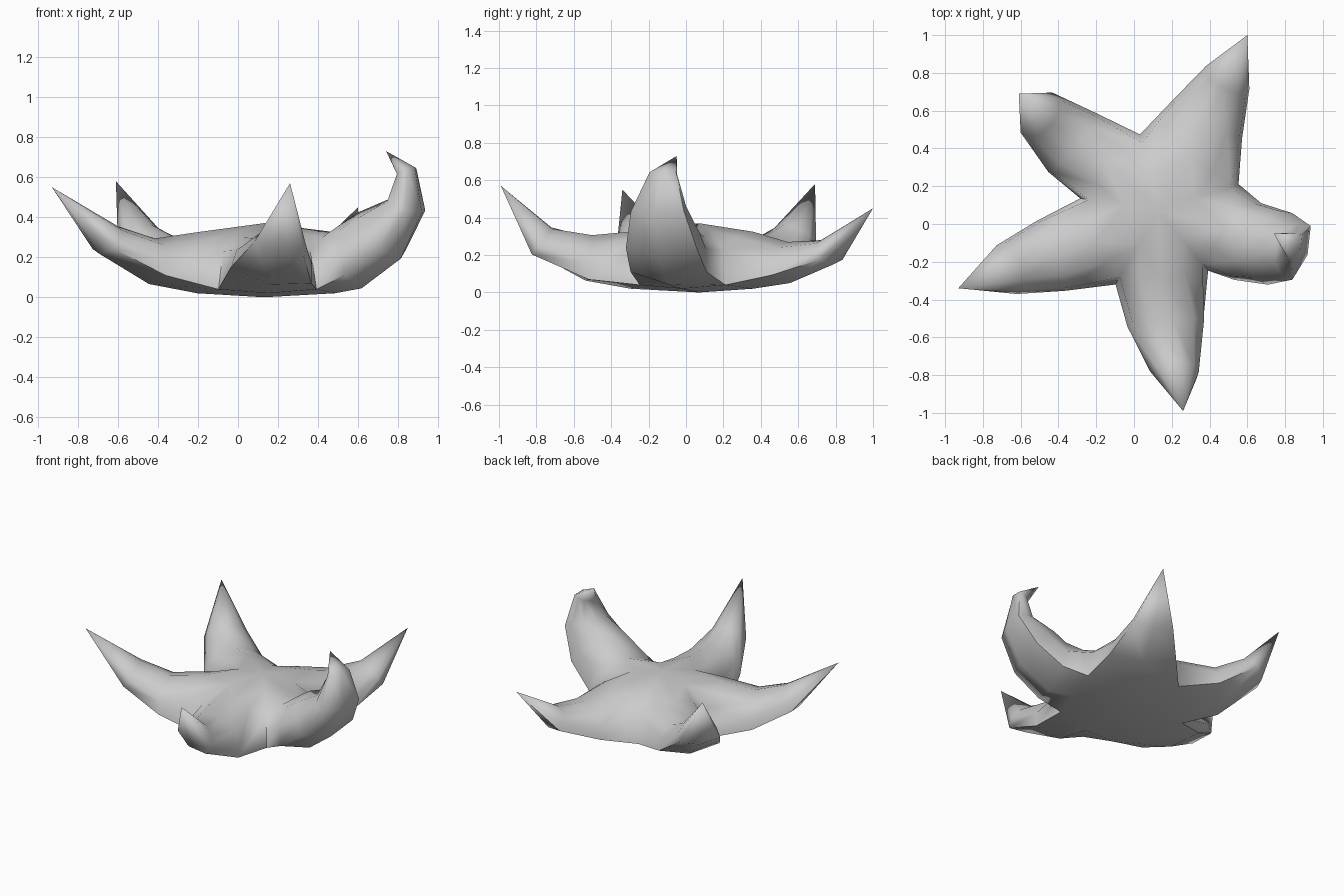
import bpy, bmesh, math
from mathutils import Vector

if "Cube" in bpy.data.objects:
    bpy.data.objects.remove(bpy.data.objects["Cube"], do_unlink=True)

grey = bpy.data.materials.new("plain_grey")
grey.use_nodes = True
COLOUR = (0.6, 0.6, 0.6, 1)
grey.diffuse_color = COLOUR
grey.node_tree.nodes["Principled BSDF"].inputs["Base Color"].default_value = COLOUR

CENTRE = Vector((0.13, 0.07, 0))

# Arms, anticlockwise: sections of (x, y, z, half width, half thickness, roll), then the tip
back_left_arm = [(0.385, 0.55, 0.16, 0.21, 0.11, 0), (0.485, 0.755, 0.215, 0.13, 0.075, 0)]
back_right_arm = [(-0.32, 0.425, 0.175, 0.2, 0.12, 0), (-0.485, 0.565, 0.3, 0.135, 0.09, 0)]
right_arm = [(-0.43, -0.165, 0.18, 0.2, 0.115, 0), (-0.645, -0.23, 0.285, 0.14, 0.085, 0)]
front_arm = [(0.18, -0.52, 0.185, 0.205, 0.125, -0.2), (0.225, -0.77, 0.28, 0.13, 0.085, -0.4)]
curled_arm = [(0.58, -0.085, 0.215, 0.215, 0.175, 0), (0.71, -0.11, 0.31, 0.2, 0.16, 0),
              (0.835, -0.135, 0.455, 0.15, 0.095, 0), (0.84, -0.115, 0.63, 0.075, 0.05, 0)]
arms = [(back_left_arm, (0.6, 1, 0.45)), (back_right_arm, (-0.61, 0.69, 0.58)),
        (right_arm, (-0.93, -0.34, 0.55)), (front_arm, (0.26, -0.99, 0.57)),
        (curled_arm, (0.74, -0.05, 0.73))]

# Notches between each arm and the next
notches = [(0.04, 0.44), (-0.25, 0.13), (-0.08, -0.29), (0.37, -0.22), (0.52, 0.2)]

# Cross-section of an arm as (sideways, upward) fractions: domed top, flatter underside
SECTION = [(0, 1), (0.6, 0.72), (0.94, 0.1), (1, -0.62),
           (0, -1), (-1, -0.62), (-0.94, 0.1), (-0.6, 0.72)]

bm = bmesh.new()
top = bm.verts.new(CENTRE + Vector((0, 0, 0.37)))
bottom = bm.verts.new(CENTRE)
upper, lower, dome = [], [], []
for x, y in notches:
    p = Vector((x, y, 0))
    out = (p - CENTRE).normalized()
    upper.append(bm.verts.new(p - out * 0.01 + Vector((0, 0, 0.23))))
    lower.append(bm.verts.new(p + out * 0.035 + Vector((0, 0, 0.04))))
    dome.append(bm.verts.new(CENTRE.lerp(p, 0.5) + Vector((0, 0, 0.335))))


def base_ring(i, direction):
    """Ring of the arm root, sharing the notch corners with the neighbours."""
    left, right = upper[i].co, upper[i - 1].co
    mid = (left + right) / 2 + direction * 0.05
    crest = Vector((mid.x, mid.y, 0.325))

    def shoulder(corner):
        return bm.verts.new(crest.lerp(corner, 0.55) + Vector((0, 0, 0.025)))
    return [bm.verts.new(crest), shoulder(left), upper[i], lower[i],
            bm.verts.new((mid.x, mid.y, 0.02)), lower[i - 1], upper[i - 1], shoulder(right)]


for i, (sections, tip) in enumerate(arms):
    points = [Vector(s[:3]) for s in sections]
    direction = points[0] - CENTRE
    direction.z = 0
    direction.normalize()
    side = Vector((0, 0, 1)).cross(direction)
    ring = base_ring(i, direction)

    # Root joined to the domed body and its flat underside
    crest, left, right = ring[0], ring[1], ring[7]
    for face in ((top, crest, dome[i]), (crest, left, dome[i]), (left, upper[i], dome[i]),
                 (top, dome[i - 1], crest), (crest, dome[i - 1], right),
                 (right, dome[i - 1], upper[i - 1]),
                 (bottom, ring[3], ring[4]), (bottom, ring[4], ring[5])):
        bm.faces.new(face)

    # Tapering arm
    path = [CENTRE + Vector((0, 0, 0.17))] + points + [Vector(tip)]
    for k, (x, y, z, width, thick, roll) in enumerate(sections):
        tangent = (path[k + 2] - path[k]).normalized()
        normal = tangent.cross(side).normalized()
        across = side * math.cos(roll) + normal * math.sin(roll)
        up = normal * math.cos(roll) - side * math.sin(roll)
        new = [bm.verts.new(points[k] + across * u * width + up * v * thick)
               for u, v in SECTION]
        for j in range(8):
            n = (j + 1) % 8
            bm.faces.new((ring[j], ring[n], new[n], new[j]))
        ring = new
    end = bm.verts.new(tip)
    for j in range(8):
        bm.faces.new((ring[j], ring[(j + 1) % 8], end))

bmesh.ops.recalc_face_normals(bm, faces=bm.faces)
mesh = bpy.data.meshes.new("starfish_body")
bm.to_mesh(mesh)
bm.free()
mesh.materials.append(grey)
body = bpy.data.objects.new("starfish_body", mesh)
bpy.context.collection.objects.link(body)

bpy.ops.object.select_all(action="DESELECT")
body.select_set(True)
bpy.context.view_layer.objects.active = body
bpy.ops.object.shade_smooth_by_angle(angle=math.radians(80))
